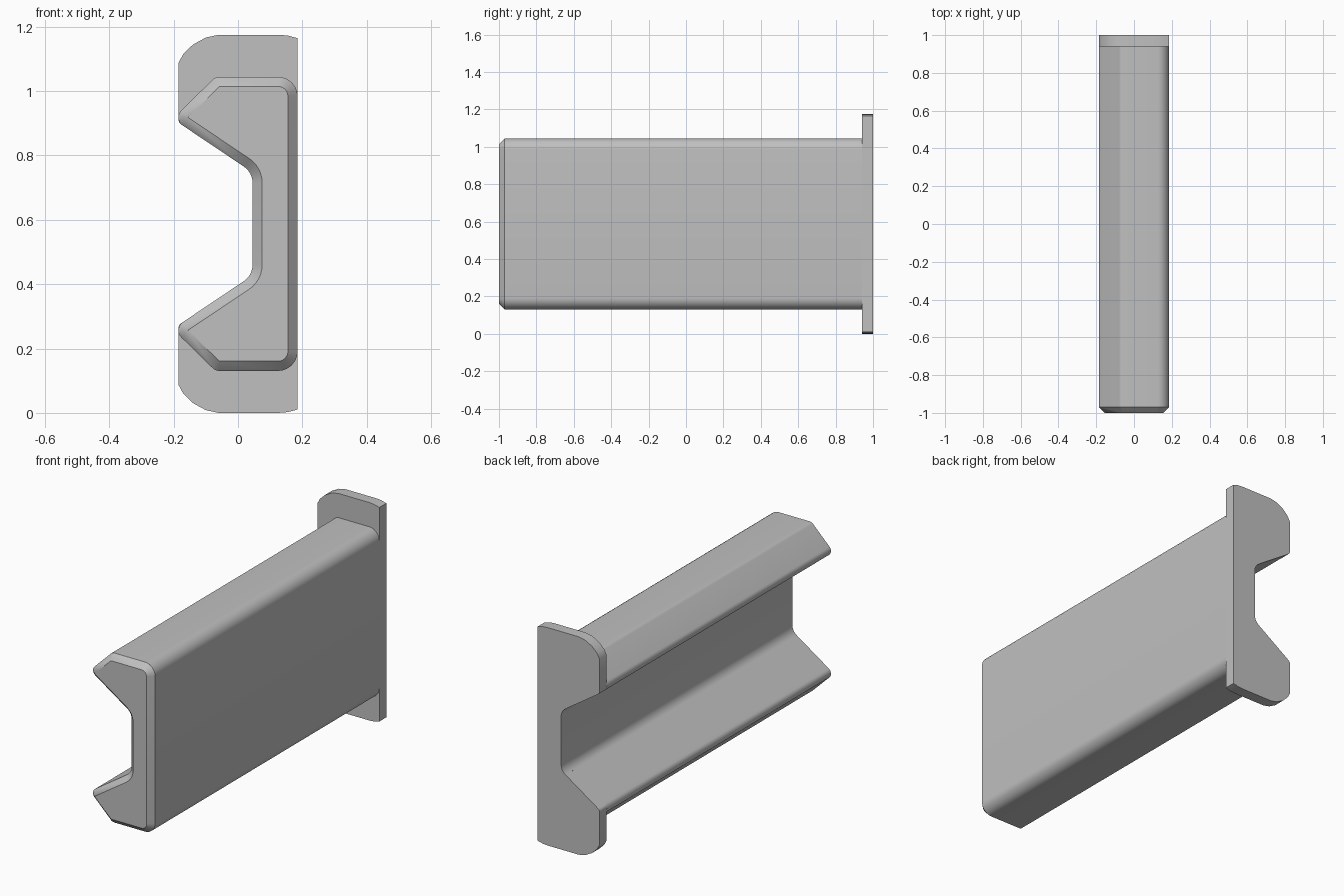
import bpy, bmesh
from mathutils import Vector

cube = bpy.data.objects.get("Cube")
if cube:
    bpy.data.objects.remove(cube, do_unlink=True)

MID = 0.5875      # height of the symmetry plane
CHAMFER = 0.03

grey = bpy.data.materials.new("plain grey")
grey.use_nodes = True
colour = (0.527, 0.527, 0.527, 1)
grey.diffuse_color = colour
grey.node_tree.nodes["Principled BSDF"].inputs["Base Color"].default_value = colour


def mirrored(half):
    """Close an upper half profile of (x, height, radius) with its lower twin."""
    return half + [(x, -h, r) for x, h, r in reversed(half)]


def outline(corners, inset=0.0, steps=6):
    """Counter-clockwise outline with rounded corners, optionally inset."""
    pts = []
    n = len(corners)
    for i, (x, h, r) in enumerate(corners):
        p = Vector((x, h))
        d0 = (p - Vector(corners[i - 1][:2])).normalized()
        d1 = (Vector(corners[(i + 1) % n][:2]) - p).normalized()
        n0, n1 = Vector((-d0.y, d0.x)), Vector((-d1.y, d1.x))
        side = 1 if d0.x * d1.y - d0.y * d1.x > 0 else -1
        miter = (n0 + n1) / (1 + n0.dot(n1))
        radius = max(r - side * inset, 0) if r else 0
        centre = p + miter * (inset + side * radius)
        count = steps if r else 0
        for k in range(count + 1):
            normal = n0.lerp(n1, k / count).normalized() if count else n0
            pts.append(centre - normal * side * radius)
    return pts


def loft(name, rings, cap_back):
    """Skin a list of (y, outline) rings, capping the front and maybe the back."""
    bm = bmesh.new()
    loops = [[bm.verts.new((p.x, y, p.y + MID)) for p in pts] for y, pts in rings]
    for a, b in zip(loops, loops[1:]):
        for i in range(len(a)):
            bm.faces.new((a[i - 1], a[i], b[i], b[i - 1]))
    bm.faces.new(loops[0])
    if cap_back:
        bm.faces.new(loops[-1])
    bmesh.ops.remove_doubles(bm, verts=bm.verts, dist=0.0001)
    bmesh.ops.recalc_face_normals(bm, faces=bm.faces)
    mesh = bpy.data.meshes.new(name)
    bm.to_mesh(mesh)
    bm.free()
    mesh.materials.append(grey)
    obj = bpy.data.objects.new(name, mesh)
    bpy.context.collection.objects.link(obj)
    bpy.ops.object.select_all(action="DESELECT")
    obj.select_set(True)
    bpy.context.view_layer.objects.active = obj
    bpy.ops.object.shade_smooth_by_angle(angle=0.52)


# Long grooved bar with a chamfered front end
groove = (0.045, 0.16, 0.06)
bar = mirrored([(0.185, 0.457, 0.06), (-0.07, 0.457, 0.03),
                (-0.203, 0.3265, 0.03), groove])
loft("grooved_bar", [(-1, outline(bar, CHAMFER)),
                     (-1 + CHAMFER, outline(bar)),
                     (0.94, outline(bar))], False)

# Taller end plate sharing the same groove
plate = mirrored([(0.185, 0.577, 0), (0.155, 0.585, 0), (0.125, 0.5875, 0),
                  (-0.06, 0.5875, 0), (-0.1, 0.579, 0), (-0.14, 0.557, 0),
                  (-0.17, 0.528, 0), (-0.185, 0.5, 0),
                  (-0.185, 0.3145, 0.02), groove])
loft("end_plate", [(0.94, outline(plate)), (1, outline(plate))], True)
